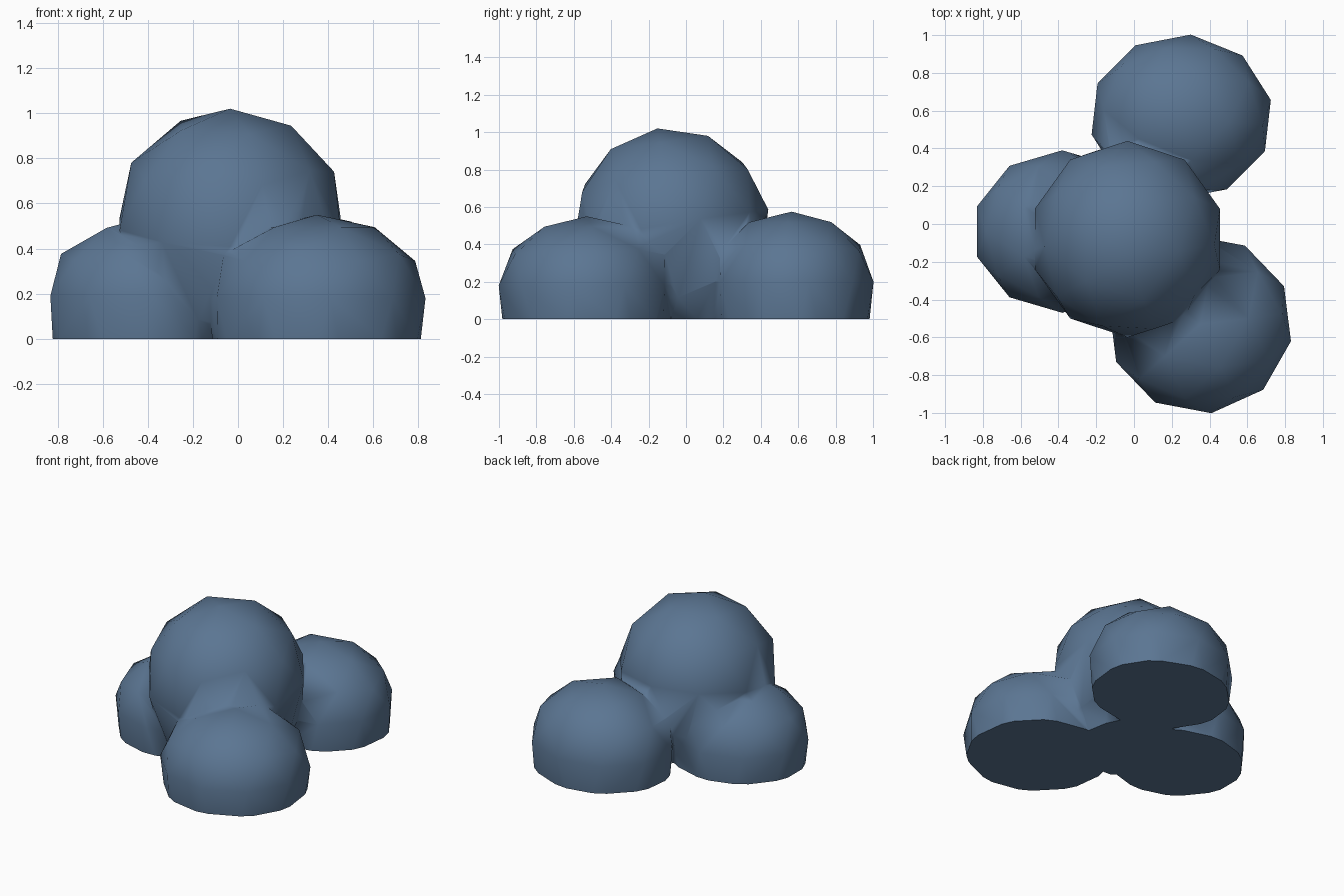
import bpy, bmesh, math
from mathutils import Matrix, Vector

if "Cube" in bpy.data.objects:
    bpy.data.objects.remove(bpy.data.objects["Cube"])

leaf = bpy.data.materials.new("dusty_blue")
leaf.diffuse_color = (0.105, 0.18, 0.29, 1)
leaf.use_nodes = True
leaf.node_tree.nodes["Principled BSDF"].inputs["Base Color"].default_value = leaf.diffuse_color


def ball(name, centre, radii, turn, stretch, tilt=0):
    """Faceted ball whose lower half is stretched towards the ground."""
    bm = bmesh.new()
    bmesh.ops.create_icosphere(bm, subdivisions=2, radius=1)
    bm.transform(Matrix.Rotation(math.radians(tilt), 4, 'X')
                 @ Matrix.Rotation(math.radians(turn), 4, 'Z'))
    for v in bm.verts:
        if v.co.z < -0.01:
            v.co.z *= stretch
        v.co = Vector([c + r * k for c, r, k in zip(centre, radii, v.co)])
    me = bpy.data.meshes.new(name)
    bm.to_mesh(me)
    bm.free()
    me.materials.append(leaf)
    ob = bpy.data.objects.new(name, me)
    bpy.context.collection.objects.link(ob)
    return ob


def combine(target, other, operation):
    mod = target.modifiers.new("combine", 'BOOLEAN')
    mod.operation, mod.object, mod.solver = operation, other, 'EXACT'
    bpy.context.view_layer.objects.active = target
    bpy.ops.object.modifier_apply(modifier=mod.name)
    bpy.data.objects.remove(other)


# Tall central mound and three low mounds around it
mound = ball("clustered_mound", (-0.035, -0.08, 0.515), (0.515, 0.525, 0.51), 0, 1.5, 8)
for name, centre, radii, turn in (
    ("left_mound", (-0.38, -0.04, 0.19), (0.475, 0.43, 0.355), 0),
    ("back_mound", (0.25, 0.565, 0.20), (0.485, 0.44, 0.375), -6),
    ("front_mound", (0.35, -0.53, 0.18), (0.49, 0.475, 0.37), 7),
):
    combine(mound, ball(name, centre, radii, turn, 3), 'UNION')

# Flat base
bpy.ops.mesh.primitive_cube_add(size=6, location=(0, 0, -3))
combine(mound, bpy.context.object, 'DIFFERENCE')

# Smooth sides, flat underside
for p in mound.data.polygons:
    p.use_smooth = p.normal.z > -0.9
    p.material_index = 0
